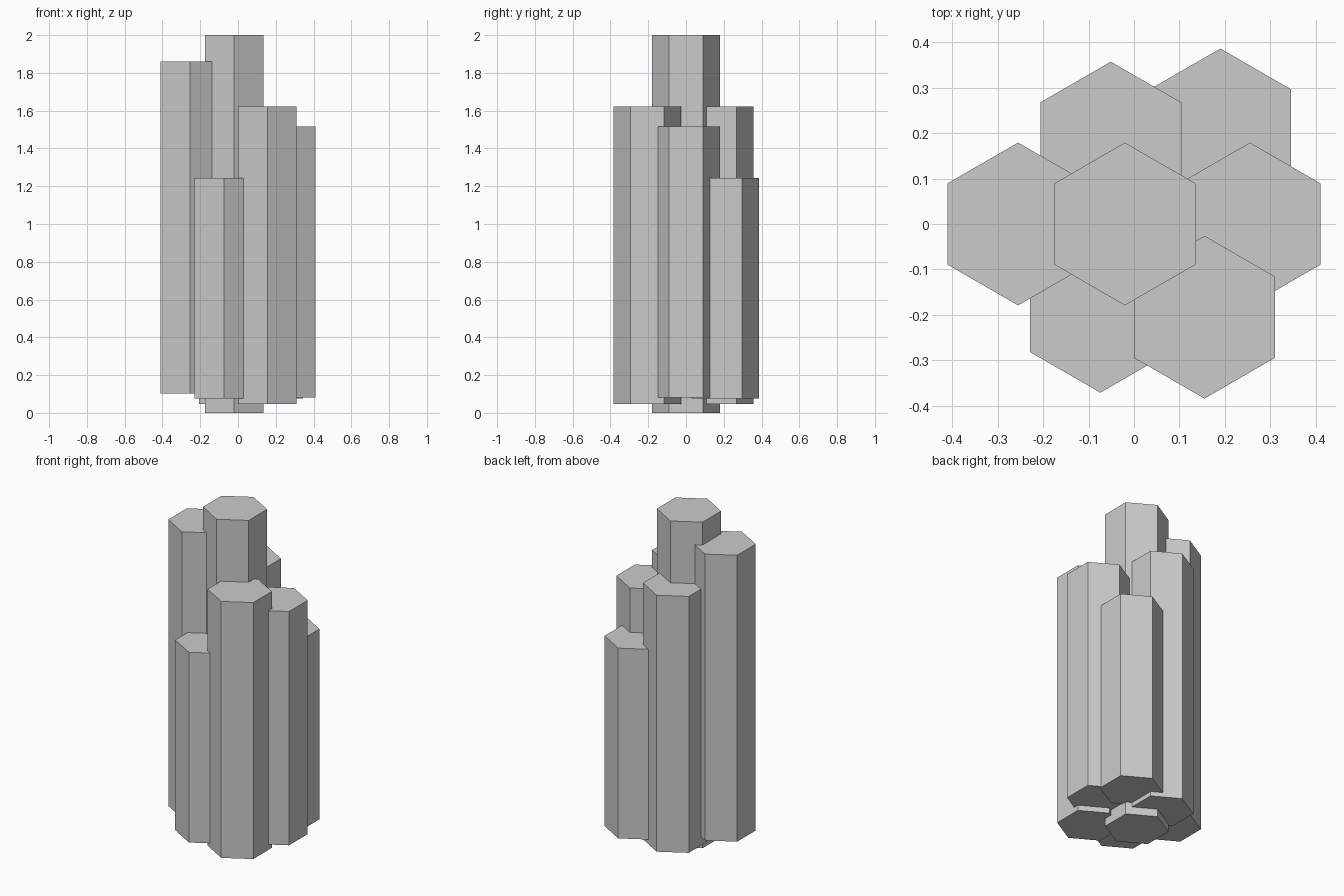
import bpy
import math

if "Cube" in bpy.data.objects:
    bpy.data.objects.remove(bpy.data.objects["Cube"])

RADIUS = 0.179  # corner radius shared by every hexagonal column

# name: centre x, centre y, bottom z, top z
COLUMNS = {
    "centre_column": (-0.020, 0.000, 0.000, 2.000),
    "left_column": (-0.255, 0.000, 0.103, 1.860),
    "right_column": (0.255, 0.000, 0.081, 1.515),
    "front_right_column": (0.155, -0.205, 0.048, 1.621),
    "front_left_column": (-0.074, -0.192, 0.076, 1.243),
    "back_left_column": (-0.051, 0.178, 0.048, 1.621),
    "back_right_column": (0.190, 0.207, 0.076, 1.243),
}


def hex_column(name, x, y, bottom, top):
    # Closed six-sided prism with corners pointing along +y and -y
    bpy.ops.mesh.primitive_cylinder_add(
        vertices=6, radius=RADIUS, depth=top - bottom,
        location=(x, y, (bottom + top) / 2))
    column = bpy.context.object
    column.name = name
    # Make sure a corner faces +y whatever the primitive's start angle
    corner = column.data.vertices[0].co
    column.rotation_euler.z = math.pi / 2 - math.atan2(corner.y, corner.x)


# Bundle of overlapping columns with staggered ends
for name, dims in COLUMNS.items():
    hex_column(name, *dims)
